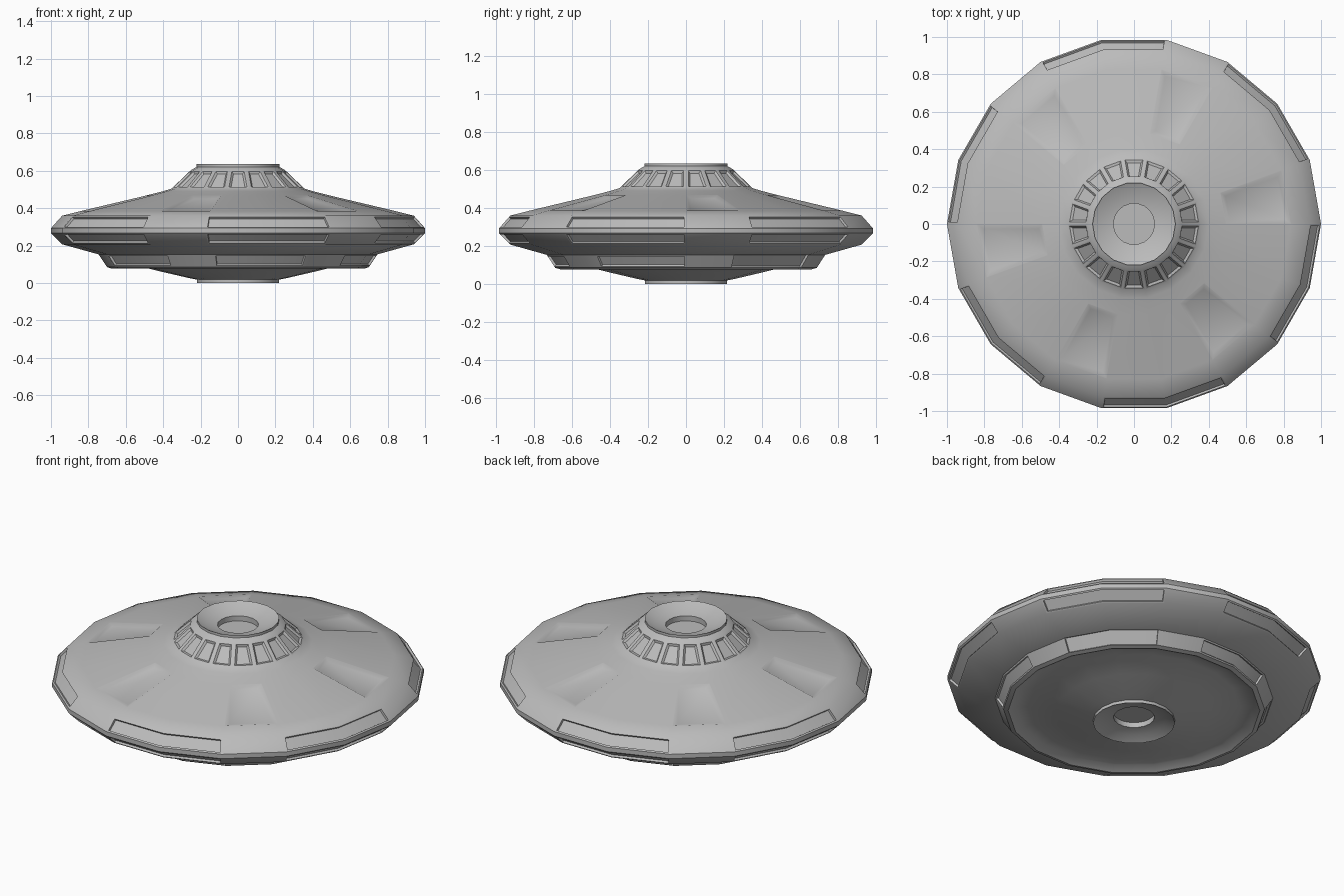
import bpy, bmesh, math

SIDES = 18

if "Cube" in bpy.data.objects:
    bpy.data.objects.remove(bpy.data.objects["Cube"], do_unlink=True)

grey = bpy.data.materials.new("hull grey")
grey.use_nodes = True
grey.diffuse_color = (0.5, 0.5, 0.5, 1)
grey.node_tree.nodes["Principled BSDF"].inputs["Base Color"].default_value = (0.5, 0.5, 0.5, 1)


def lathe(profile):
    """Spin (radius, height) points; return the mesh and its bands of faces."""
    bm = bmesh.new()
    rings = []
    for r, z in profile:
        angles = [2 * math.pi * i / SIDES for i in range(SIDES)]
        rings.append([bm.verts.new((r * math.cos(a), r * math.sin(a), z)) for a in angles])
    bands = []
    for low, high in zip(rings, rings[1:]):
        bands.append([bm.faces.new((low[i], low[(i + 1) % SIDES],
                                    high[(i + 1) % SIDES], high[i])) for i in range(SIDES)])
    bm.faces.new(rings[0][::-1])
    bm.faces.new(rings[-1])
    return bm, bands


def recess(bm, faces, margin, slope, depth):
    """Sink a panel into a group of neighbouring faces."""
    bmesh.ops.inset_region(bm, faces=faces, thickness=margin, use_even_offset=True)
    bmesh.ops.inset_region(bm, faces=faces, thickness=slope, depth=-depth, use_even_offset=True)


def finish(bm, name, angle):
    mesh = bpy.data.meshes.new(name)
    bm.to_mesh(mesh)
    bm.free()
    mesh.materials.append(grey)
    obj = bpy.data.objects.new(name, mesh)
    bpy.context.collection.objects.link(obj)
    bpy.ops.object.select_all(action="DESELECT")
    obj.select_set(True)
    bpy.context.view_layer.objects.active = obj
    bpy.ops.object.shade_smooth_by_angle(angle=math.radians(angle))
    return obj


# Saucer hull, from the floor of the lower port up to the floor of the upper port
profile = [
    (0.11, 0.065), (0.11, 0.035), (0.17, 0.025), (0.22, 0.0), (0.22, 0.018),   # lower port
    (0.26, 0.026), (0.42, 0.063), (0.57, 0.1), (0.63, 0.1), (0.675, 0.077),    # belly
    (0.70, 0.085), (0.745, 0.153),                                             # window band
    (0.94, 0.207), (1.0, 0.267), (1.0, 0.293), (0.94, 0.36),                   # rim
    (0.84, 0.385), (0.49, 0.468), (0.40, 0.491), (0.355, 0.505),               # upper deck
    (0.25, 0.605), (0.222, 0.62), (0.222, 0.635),                              # neck and collar
    (0.17, 0.61), (0.11, 0.597), (0.11, 0.567),                                # upper port
]
bm, bands = lathe(profile)
WINDOWS, RIM_LOW, RIM_HIGH, DECK, NECK = 10, 12, 14, 16, 19

# Six long panels on the rim and window band, each two facets wide
for k in range(0, SIDES, 3):
    for band, margin in ((WINDOWS, 0.009), (RIM_LOW, 0.01), (RIM_HIGH, 0.01)):
        recess(bm, [bands[band][k + 1], bands[band][k + 2]], margin, 0.002, 0.012)
    # Shallow deck hatches between them
    recess(bm, [bands[DECK][k]], 0.003, 0.024, 0.012)

# Ring of small sunken cells round the neck
for face in bands[NECK]:
    recess(bm, [face], 0.012, 0.01, 0.01)

finish(bm, "saucer_hull", 35)
